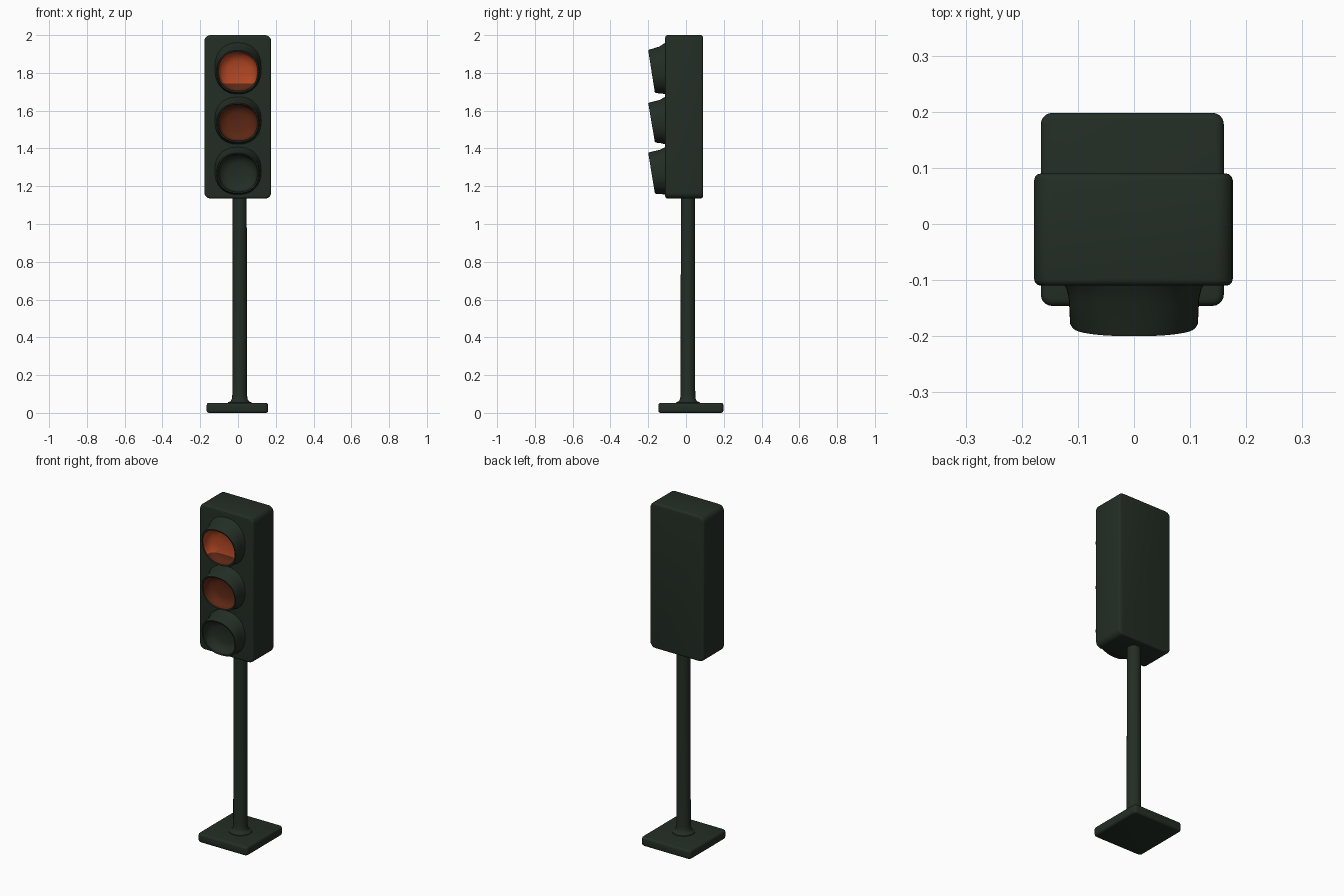
import bpy, bmesh, math
from mathutils import Vector

if "Cube" in bpy.data.objects:
    bpy.data.objects.remove(bpy.data.objects["Cube"])


def material(name, rgb):
    m = bpy.data.materials.new(name)
    m.diffuse_color = (*rgb, 1)
    m.use_nodes = True
    m.node_tree.nodes["Principled BSDF"].inputs["Base Color"].default_value = m.diffuse_color
    return m


GREEN = material("dark green", (0.017, 0.027, 0.018))
ORANGE = material("lit orange", (0.47, 0.066, 0.018))
BROWN = material("dim orange", (0.105, 0.020, 0.007))


def finish(bm, name, mats, angle=40):
    bmesh.ops.recalc_face_normals(bm, faces=bm.faces)
    me = bpy.data.meshes.new(name)
    bm.to_mesh(me)
    bm.free()
    ob = bpy.data.objects.new(name, me)
    bpy.context.collection.objects.link(ob)
    for m in mats:
        me.materials.append(m)
    bpy.ops.object.select_all(action='DESELECT')
    ob.select_set(True)
    bpy.context.view_layer.objects.active = ob
    bpy.ops.object.shade_smooth_by_angle(angle=math.radians(angle))
    return ob


def rounded_box(name, lo, hi, axis, corner, edge):
    """Box with large corners around one axis and a small bevel elsewhere."""
    bm = bmesh.new()
    bmesh.ops.create_cube(bm, size=1)
    for v in bm.verts:
        v.co = Vector([lo[i] + (v.co[i] + 0.5) * (hi[i] - lo[i]) for i in range(3)])
    along = [e for e in bm.edges
             if abs((e.verts[0].co - e.verts[1].co).normalized()[axis]) > 0.9]
    bmesh.ops.bevel(bm, geom=along, offset=corner, segments=5, profile=0.5, affect='EDGES')
    bm.normal_update()
    rims = [e for e in bm.edges if e.calc_face_angle(0) > math.radians(60)]
    bmesh.ops.bevel(bm, geom=rims, offset=edge, segments=3, profile=0.5, affect='EDGES')
    return finish(bm, name, [GREEN], 50)


def loft(bm, rings, tip):
    """Skin closed rings of points, ending at a single tip. Returns faces per band."""
    loops = [[bm.verts.new(p) for p in r] for r in rings]
    n = len(loops[0])
    bands = []
    for a, b in zip(loops, loops[1:]):
        bands.append([bm.faces.new((a[i], a[(i + 1) % n], b[(i + 1) % n], b[i]))
                      for i in range(n)])
    c = bm.verts.new(tip)
    last = loops[-1]
    bands.append([bm.faces.new((last[i], last[(i + 1) % n], c)) for i in range(n)])
    return bands


def oval(rx, rz, zc, y_top, y_bottom, n=48):
    """Slightly squared oval facing front, leaning from y_top to y_bottom."""
    pts = []
    for i in range(n):
        t = 2 * math.pi * i / n
        c, s = math.cos(t), math.sin(t)
        c = math.copysign(abs(c) ** 0.88, c)
        s = math.copysign(abs(s) ** 0.88, s)
        pts.append((rx * c, y_bottom + (y_top - y_bottom) * (s + 1) / 2, zc + rz * s))
    return pts


def lamp(name, zf, rf, zb, rb, lens):
    """Flared hood with a bowl-shaped lens inside it."""
    bm = bmesh.new()
    rings = [
        oval(0.126, rb, zb, -0.105, -0.105),
        oval(0.120, rb * .8 + rf * .2, zb * .8 + zf * .2, -0.118, -0.114),
        oval(0.116, rb * .4 + rf * .6, zb * .4 + zf * .6, -0.142, -0.128),
        oval(0.114, rf, zf, -0.194, -0.159),
        oval(0.110, rf * .97, zf, -0.200, -0.165),
        oval(0.103, rf * .91, zf, -0.198, -0.163),
        oval(0.099, rf * .87, zf, -0.160, -0.140),
        oval(0.088, rf * .78, zf, -0.135, -0.125),
        oval(0.055, rf * .48, zf, -0.121, -0.118),
    ]
    bands = loft(bm, rings, (0, -0.116, zf))
    if lens != "off":
        for band in bands[5:]:
            for f in band:
                f.material_index = 2
    if lens == "lit":
        # bright upper part of the lens, dim crescent below it
        split = zf - 0.065
        inner = [f for b in bands[5:] for f in b]
        geom = set(inner)
        for f in inner:
            geom.update(f.edges)
            geom.update(f.verts)
        bmesh.ops.bisect_plane(bm, geom=list(geom), plane_co=(0, 0, split),
                               plane_no=(0, 0, 1))
        for f in bm.faces:
            if f.material_index == 2 and f.calc_center_median().z > split:
                f.material_index = 1
    return finish(bm, name, [GREEN, ORANGE, BROWN], 50)


# housing
rounded_box("signal_housing", (-0.178, -0.11, 1.135), (0.176, 0.09, 2.0), 1, 0.032, 0.012)

# three hooded lamps
lamp("top_lamp", 1.808, 0.115, 1.825, 0.138, "lit")
lamp("middle_lamp", 1.537, 0.106, 1.548, 0.127, "dim")
lamp("bottom_lamp", 1.270, 0.110, 1.282, 0.127, "off")

# foot plate
rounded_box("foot_plate", (-0.166, -0.146, 0.0), (0.16, 0.198, 0.053), 2, 0.02, 0.012)

# pole with a flared foot
bm = bmesh.new()
profile = [(0.066, 0.045), (0.062, 0.056), (0.048, 0.062), (0.041, 0.075),
           (0.039, 0.10), (0.037, 1.15)]
rings = [[(0.009 + r * math.cos(2 * math.pi * i / 32),
           0.010 + r * math.sin(2 * math.pi * i / 32), z) for i in range(32)]
         for r, z in profile]
loft(bm, rings, (0.009, 0.010, 1.15))
finish(bm, "pole", [GREEN])
